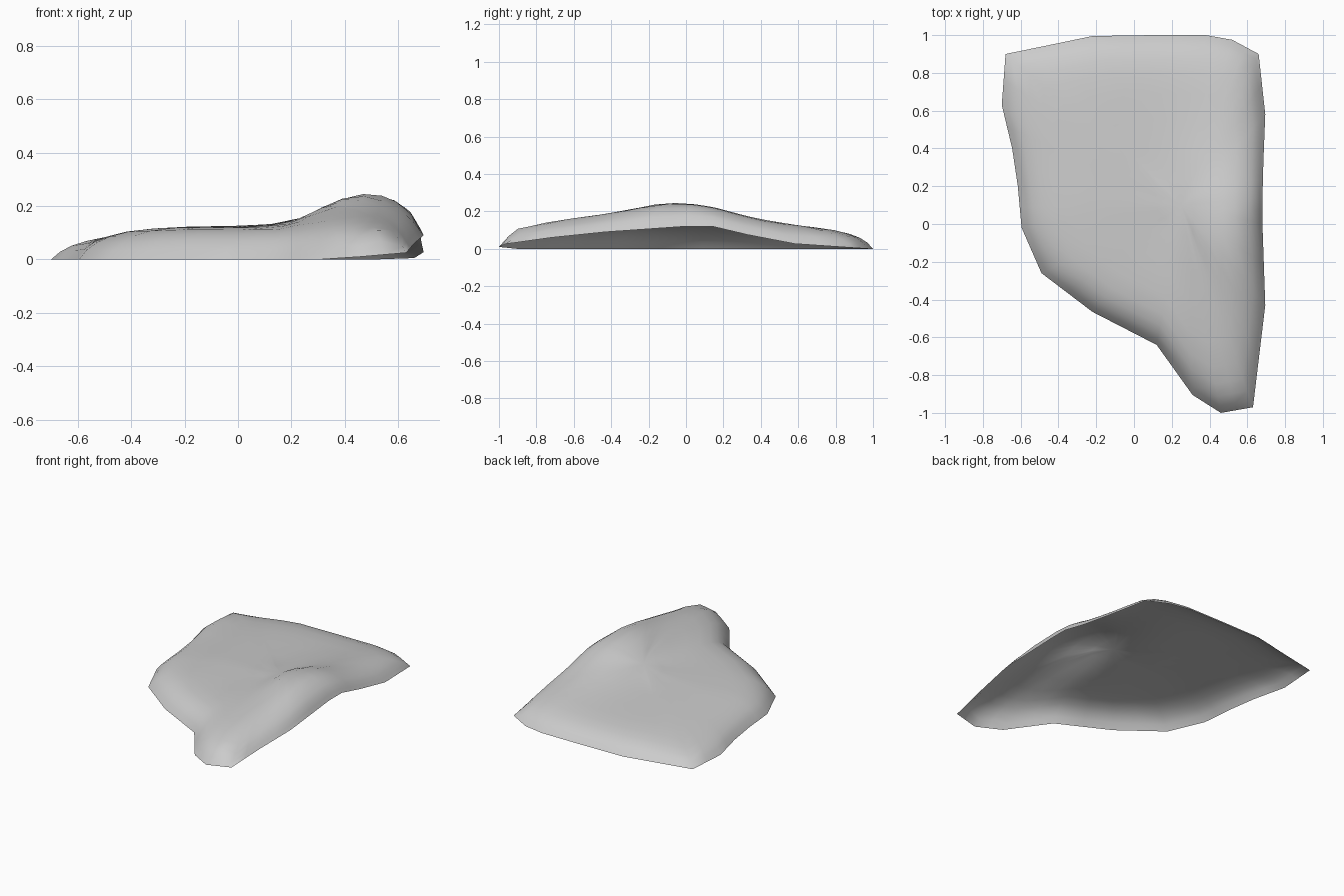
import bpy, bmesh
from mathutils import Vector
from mathutils.geometry import intersect_point_line

cube = bpy.data.objects.get("Cube")
if cube:
    bpy.data.objects.remove(cube, do_unlink=True)

# Outline of the rim: x, y and rim height; the rim arches up along one side
RIM = [(.46, -1, .01), (.63, -.97, .025), (.66, -.72, .06), (.695, -.43, .09),
       (.68, 0, .12), (.68, .14, .12), (.685, .33, .075), (.695, .58, .027),
       (.66, .9, .005), (.52, .975, 0), (.38, 1, 0), (.1, 1, 0), (-.22, .995, 0),
       (-.46, .945, 0), (-.68, .9, 0), (-.7, .63, 0), (-.645, .4, 0),
       (-.615, .2, 0), (-.595, -.02, 0), (-.49, -.26, 0), (-.22, -.465, 0),
       (.12, -.64, 0), (.31, -.905, 0)]
RIDGE = [(-1, .12), (-.8, .14), (-.36, .2), (-.1, .265), (.15, .232),
         (.3, .187), (.5, .14), (.9, .09), (1, .08)]
FLAT = [(-1, .11), (-.3, .12), (.1, .125), (.5, .11), (.9, .088), (1, .08)]
WALL = [(0, 0), (.035, .45), (.09, .8), (.17, .97), (.25, 1)]
RINGS = [1, .965, .92, .86, .78, .66, .5, .32, .15]
CENTRE = Vector((.25, .1))


def sample(table, t):
    for (a, p), (b, q) in zip(table, table[1:]):
        if t <= b:
            return p + (q - p) * max(0, t - a) / (b - a)
    return table[-1][1]


def edge_distance(p):
    best = 9
    for a, b in zip(RIM, RIM[1:] + RIM[:1]):
        a, b = Vector(a[:2]), Vector(b[:2])
        q, f = intersect_point_line(p, a, b)
        q = a.lerp(b, min(1, max(0, f)))
        best = min(best, (p - q.to_2d()).length)
    return best


def height(p, rim):
    # Flat slab blended into a long ridge, rounded down to the rim
    w = min(1, max(0, (p.x - .1) / .4))
    w = w * w * (3 - 2 * w)
    top = sample(FLAT, p.y) * (1 - w) + sample(RIDGE, p.y) * w
    top -= .025 * min(1, max(0, (-.22 - p.x) / .3))
    return rim + (top - rim) * sample(WALL, edge_distance(p))


# Rim points with one extra point in each side
outline = []
for a, b in zip(RIM, RIM[1:] + RIM[:1]):
    outline += [Vector(a), Vector(a).lerp(Vector(b), .5)]

# Open shell made of shrinking rings
bm = bmesh.new()
rings = []
for s in RINGS:
    ring = []
    for o in outline:
        p = CENTRE.lerp(o.to_2d(), s)
        ring.append(bm.verts.new((p.x, p.y, height(p, o.z) if s < 1 else o.z)))
    rings.append(ring)
n = len(outline)
for outer, inner in zip(rings, rings[1:]):
    for i in range(n):
        j = (i + 1) % n
        bm.faces.new((outer[i], outer[j], inner[j], inner[i]))
tip = bm.verts.new((CENTRE.x, CENTRE.y, height(CENTRE, 0)))
for i in range(n):
    bm.faces.new((rings[-1][i], rings[-1][(i + 1) % n], tip))

# Soften the creases of the inner surface
for _ in range(2):
    bmesh.ops.smooth_vert(bm, verts=[v for r in rings[3:] for v in r] + [tip],
                          factor=.4, use_axis_z=True)
for f in bm.faces:
    f.smooth = True

mesh = bpy.data.meshes.new("stone_slab")
bm.to_mesh(mesh)
bm.free()
slab = bpy.data.objects.new("stone_slab", mesh)
bpy.context.collection.objects.link(slab)

grey = bpy.data.materials.new("light_grey")
grey.use_nodes = True
colour = (.6, .6, .6, 1)
grey.diffuse_color = colour
grey.node_tree.nodes["Principled BSDF"].inputs["Base Color"].default_value = colour
mesh.materials.append(grey)
